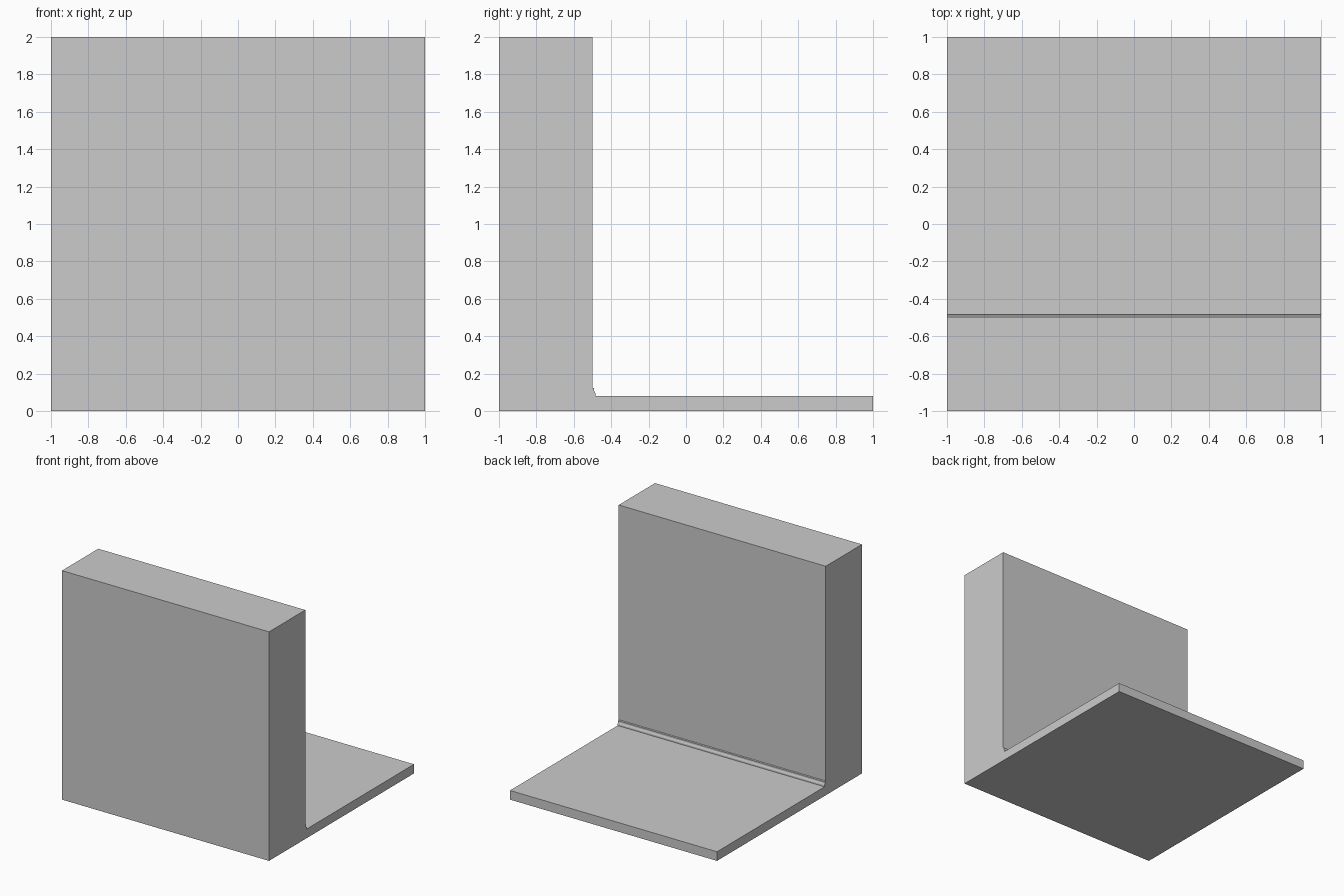
import bpy, bmesh

if "Cube" in bpy.data.objects:
    bpy.data.objects.remove(bpy.data.objects["Cube"])

# Side profile (y, z): thick wall, small stepped skirting, thin floor
profile = [
    (-1.0, 0.0), (1.0, 0.0), (1.0, 0.08),               # floor slab
    (-0.484, 0.08), (-0.484, 0.093), (-0.491, 0.108),   # skirting
    (-0.491, 0.121), (-0.5, 0.125),
    (-0.5, 2.0), (-1.0, 2.0),                           # wall
]


def extrude_profile(name, points, half_width):
    """Extrude a closed y-z outline across x."""
    bm = bmesh.new()
    face = bm.faces.new([bm.verts.new((-half_width, y, z)) for y, z in points])
    result = bmesh.ops.extrude_face_region(bm, geom=[face], use_keep_orig=True)
    moved = [v for v in result["geom"] if isinstance(v, bmesh.types.BMVert)]
    bmesh.ops.translate(bm, verts=moved, vec=(2 * half_width, 0, 0))
    bmesh.ops.recalc_face_normals(bm, faces=bm.faces)
    mesh = bpy.data.meshes.new(name)
    bm.to_mesh(mesh)
    bm.free()
    obj = bpy.data.objects.new(name, mesh)
    bpy.context.collection.objects.link(obj)
    return obj


# Wall and floor section in one solid piece
extrude_profile("wall_with_skirting_and_floor", profile, 1.0)
